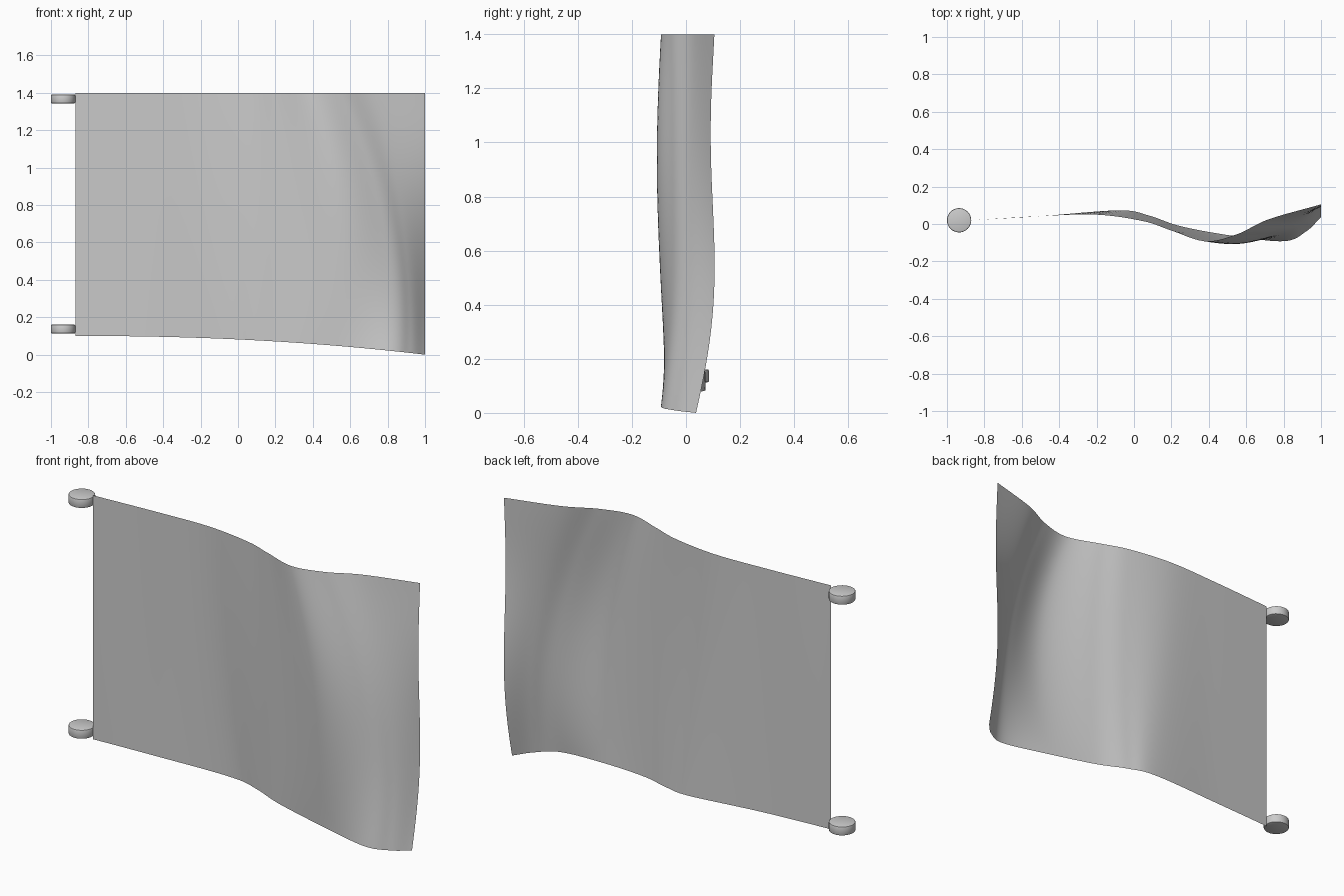
import bpy, bmesh, math

if "Cube" in bpy.data.objects:
    bpy.data.objects.remove(bpy.data.objects["Cube"])

# Horizontal wave profiles (x, y) of the cloth at its top, middle and bottom
TOP = [(-.87, .02), (-.5, .042), (-.2, .05), (.05, .015), (.2, -.035),
       (.38, -.092), (.55, -.055), (.72, .025), (1, .105)]
MID = [(-.87, .02), (-.5, .042), (-.15, .058), (.08, .02), (.26, -.035),
       (.55, -.104), (.77, -.05), (.88, .015), (1, .102)]
BOT = [(-.87, .02), (-.5, .042), (-.08, .073), (.08, .045), (.25, -.012),
       (.52, -.062), (.8, -.092), (.92, -.04), (1, .037)]


def blend_row(t):
    """Profile at height fraction t (0 top, 1 bottom), quadratic through the three rows."""
    a, b, c = 2 * (t - .5) * (t - 1), 4 * t * (1 - t), 2 * t * (t - .5)
    return [tuple(a * p[k] + b * q[k] + c * r[k] for k in (0, 1))
            for p, q, r in zip(TOP, MID, BOT)]


def spline(pts, u):
    """Catmull-Rom through pts, u from 0 to 1."""
    first = tuple(2 * a - b for a, b in zip(pts[0], pts[1]))
    last = tuple(2 * a - b for a, b in zip(pts[-1], pts[-2]))
    p = [first] + pts + [last]
    n = len(pts) - 1
    i = min(int(u * n), n - 1)
    f = u * n - i
    p0, p1, p2, p3 = p[i:i + 4]
    return [.5 * (2 * b + (c - a) * f + (2 * a - 5 * b + 4 * c - d) * f * f
                  + (3 * b - a - 3 * c + d) * f ** 3)
            for a, b, c, d in zip(p0, p1, p2, p3)]


def add_object(name, bm):
    mesh = bpy.data.meshes.new(name)
    bm.to_mesh(mesh)
    bm.free()
    obj = bpy.data.objects.new(name, mesh)
    bpy.context.collection.objects.link(obj)
    return obj


def smooth(obj, angle):
    bpy.ops.object.select_all(action='DESELECT')
    obj.select_set(True)
    bpy.context.view_layer.objects.active = obj
    bpy.ops.object.shade_smooth_by_angle(angle=math.radians(angle))


# Waving cloth with a drooping lower edge
COLS, ROWS = 80, 40
bm = bmesh.new()
grid = []
for j in range(ROWS + 1):
    t = j / ROWS
    row = blend_row(t)
    line = []
    for i in range(COLS + 1):
        x, y = spline(row, i / COLS)
        s = max(0, (x + .87) / 1.87)
        y -= .02 * math.sin(2 * math.pi * t) * s ** 8
        z_low = .1 - .1 * s ** 2.2
        line.append(bm.verts.new((x, y, 1.4 + (z_low - 1.4) * t)))
    grid.append(line)
for j in range(ROWS):
    for i in range(COLS):
        bm.faces.new((grid[j][i], grid[j + 1][i], grid[j + 1][i + 1], grid[j][i + 1]))
smooth(add_object("flag_cloth", bm), 60)

# Round mounting discs beside the two hoist corners
for name, z in (("upper_disc", 1.367), ("lower_disc", .137)):
    bm = bmesh.new()
    bmesh.ops.create_cone(bm, cap_ends=True, segments=32, radius1=.065,
                          radius2=.065, depth=.048)
    rims = [e for e in bm.edges if abs(e.verts[0].co.z - e.verts[1].co.z) < 1e-5]
    bmesh.ops.bevel(bm, geom=rims, offset=.006, segments=2, profile=.5, affect='EDGES')
    disc = add_object(name, bm)
    disc.location = (-.935, .02, z)
    smooth(disc, 30)
